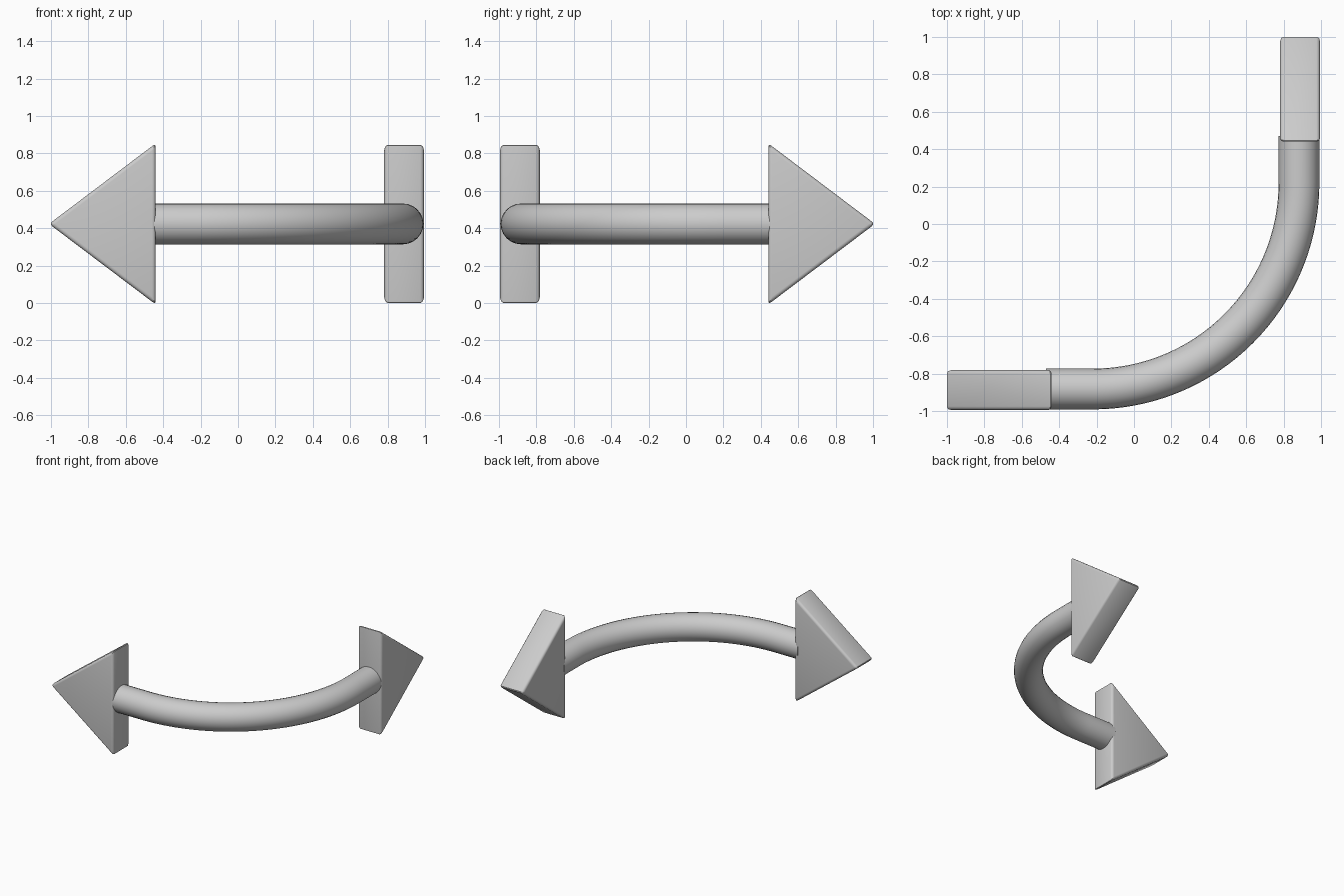
import bpy, bmesh, math

if "Cube" in bpy.data.objects:
    bpy.data.objects.remove(bpy.data.objects["Cube"])

Z = 0.423
OFF = 0.882      # distance of each arm's axis from the centre
TUBE_R = 0.109
BEND = 0.22      # centre of the bend is (-BEND, BEND)


def arrow_head(name, loc, angle):
    """Triangular prism pointing along local +x, base at x = 0, softened edges."""
    length, half_h, half_t = 0.56, 0.423, 0.107
    bm = bmesh.new()
    face = bm.faces.new([bm.verts.new((x, -half_t, z)) for x, z in
                         ((0, -half_h), (length, 0), (0, half_h))])
    ext = bmesh.ops.extrude_face_region(bm, geom=[face])
    for g in ext["geom"]:
        if isinstance(g, bmesh.types.BMVert):
            g.co.y = half_t
    bmesh.ops.recalc_face_normals(bm, faces=bm.faces)
    bmesh.ops.bevel(bm, geom=bm.edges[:], offset=0.02, segments=3,
                    profile=0.5, affect='EDGES', clamp_overlap=True)
    # Stretch back to the full size after rounding
    sx = length / max(v.co.x for v in bm.verts)
    sz = half_h / max(v.co.z for v in bm.verts)
    for v in bm.verts:
        v.co.x *= sx
        v.co.z *= sz
    me = bpy.data.meshes.new(name)
    bm.to_mesh(me)
    bm.free()
    ob = bpy.data.objects.new(name, me)
    bpy.context.collection.objects.link(ob)
    ob.location = loc
    ob.rotation_euler.z = angle
    smooth(ob)


def smooth(ob):
    bpy.ops.object.select_all(action='DESELECT')
    ob.select_set(True)
    bpy.context.view_layer.objects.active = ob
    bpy.ops.object.shade_smooth_by_angle(angle=math.radians(30))


# Bent shaft: straight, quarter circle, straight
radius = OFF + BEND
path = [(-0.47, -OFF)]
for i in range(49):
    a = -math.pi / 2 + math.pi / 2 * i / 48
    path.append((-BEND + radius * math.cos(a), BEND + radius * math.sin(a)))
path.append((OFF, 0.47))

curve = bpy.data.curves.new("shaft", 'CURVE')
curve.dimensions = '3D'
curve.bevel_depth = TUBE_R
curve.bevel_resolution = 10
curve.use_fill_caps = True
spline = curve.splines.new('POLY')
spline.points.add(len(path) - 1)
for p, (x, y) in zip(spline.points, path):
    p.co = (x, y, Z, 1)
shaft = bpy.data.objects.new("shaft", curve)
bpy.context.collection.objects.link(shaft)
shaft.select_set(True)
bpy.context.view_layer.objects.active = shaft
bpy.ops.object.convert(target='MESH')
smooth(bpy.context.view_layer.objects.active)

# Arrow heads at both ends
arrow_head("left_arrow_head", (-0.44, -0.888, Z), math.pi)
arrow_head("back_arrow_head", (0.888, 0.44, Z), math.pi / 2)
